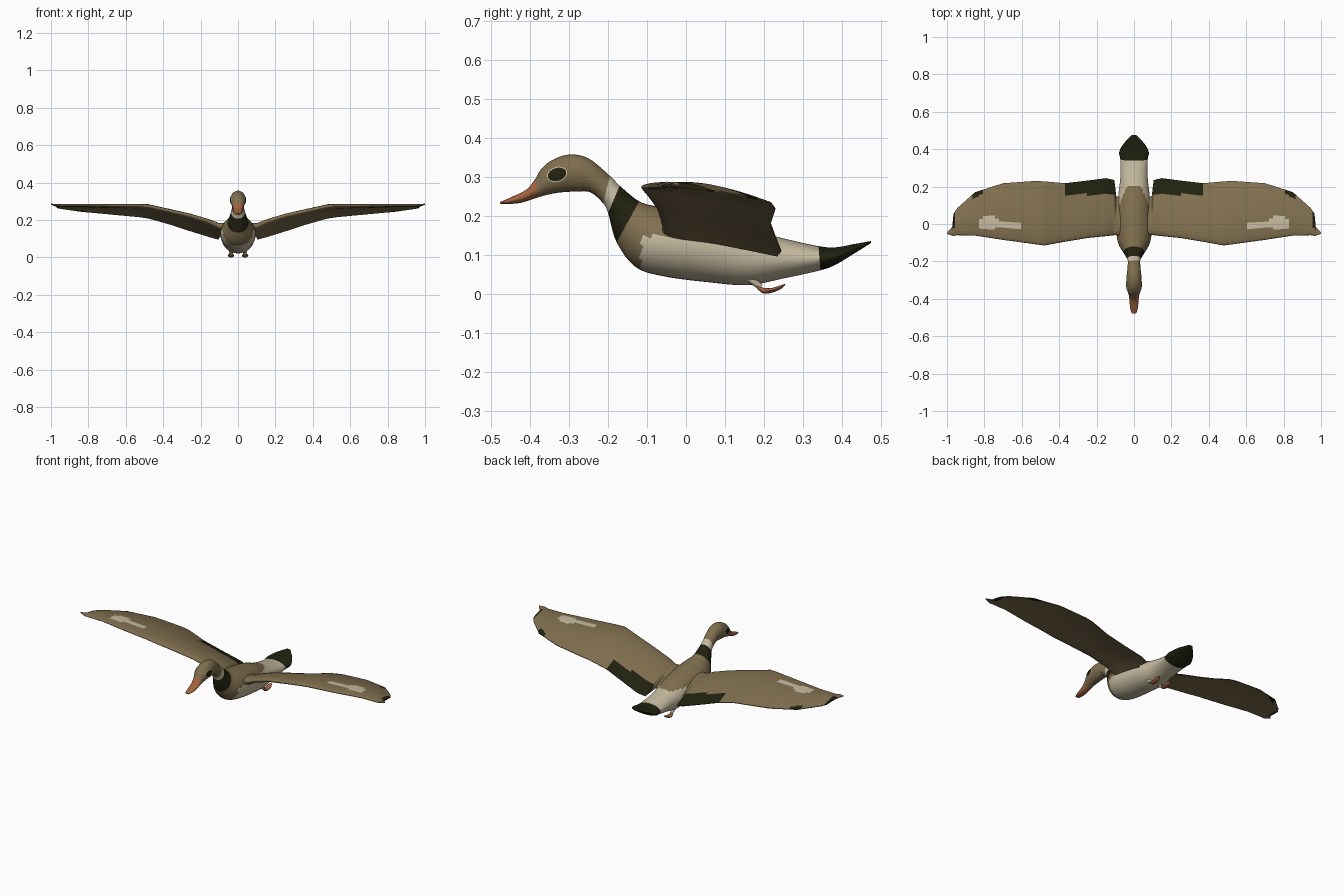
import bpy, bmesh, math
from mathutils import Vector
from mathutils.bvhtree import BVHTree

if "Cube" in bpy.data.objects:
    bpy.data.objects.remove(bpy.data.objects["Cube"])


def material(name, rgb):
    m = bpy.data.materials.new(name)
    m.diffuse_color = (*rgb, 1)
    m.use_nodes = True
    m.node_tree.nodes["Principled BSDF"].inputs["Base Color"].default_value = m.diffuse_color
    return m


BROWN, CREAM, DARK, ORANGE = range(4)
MATS = [material("feather_brown", (0.215, 0.158, 0.077)),
        material("pale_cream", (0.56, 0.49, 0.35)),
        material("dark_green_black", (0.015, 0.015, 0.005)),
        material("bill_orange", (0.36, 0.125, 0.05))]


def finish(name, bm, rule, angle=50):
    """Turn a bmesh into a smooth object, colouring faces by rule(centre, normal)."""
    bmesh.ops.recalc_face_normals(bm, faces=bm.faces)
    bm.normal_update()
    for f in bm.faces:
        f.material_index = rule(f.calc_center_median(), f.normal)
    me = bpy.data.meshes.new(name)
    bm.to_mesh(me)
    bm.free()
    for m in MATS:
        me.materials.append(m)
    ob = bpy.data.objects.new(name, me)
    bpy.context.collection.objects.link(ob)
    bpy.ops.object.select_all(action='DESELECT')
    ob.select_set(True)
    bpy.context.view_layer.objects.active = ob
    bpy.ops.object.shade_smooth_by_angle(angle=math.radians(angle))
    return ob


def loft(rings):
    bm = bmesh.new()
    vs = [[bm.verts.new(p) for p in r] for r in rings]
    n = len(vs[0])
    for a, b in zip(vs, vs[1:]):
        for i in range(n):
            bm.faces.new((a[i], a[(i + 1) % n], b[(i + 1) % n], b[i]))
    bm.faces.new(vs[0])
    bm.faces.new(vs[-1][::-1])
    return bm


def refine(rows, steps, smooth=True):
    """Interpolate rows of numbers, along a smooth curve or straight."""
    out = []
    for i in range(len(rows) - 1):
        p = [rows[max(0, min(len(rows) - 1, i + k))] for k in (-1, 0, 1, 2)]
        for s in range(steps):
            t = s / steps
            if smooth:
                out.append([0.5 * (2 * b + (c - a) * t + (2*a - 5*b + 4*c - d) * t*t
                                   + (3*b - a - 3*c + d) * t**3) for a, b, c, d in zip(*p)])
            else:
                out.append([b + (c - b) * t for b, c in zip(p[1], p[2])])
    return out + [list(rows[-1])]


def oval(row, n, x0=0):
    """Ring through a top point and a bottom point with a half width."""
    ty, tz, by, bz, w = row
    cy, cz, hy, hz = (ty + by) / 2, (tz + bz) / 2, (ty - by) / 2, (tz - bz) / 2
    return [(x0 + w * math.cos(a), cy + hy * math.sin(a), cz + hz * math.sin(a))
            for a in (2 * math.pi * k / n for k in range(n))]


# Body from bill to tail: top y, top z, bottom y, bottom z, half width
BODY = [(-.478, .238, -.476, .233, .012), (-.45, .250, -.455, .233, .020),
        (-.41, .270, -.42, .237, .024), (-.387, .297, -.38, .250, .027),
        (-.372, .322, -.35, .258, .034), (-.345, .345, -.32, .263, .040),
        (-.30, .360, -.28, .265, .041), (-.25, .350, -.245, .263, .036),
        (-.195, .305, -.213, .235, .033), (-.17, .280, -.20, .210, .037),
        (-.12, .240, -.178, .135, .056), (-.07, .226, -.13, .072, .085),
        (0, .215, -.06, .048, .095), (.10, .195, .06, .032, .090),
        (.18, .165, .16, .025, .082), (.25, .145, .25, .042, .073),
        (.34, .125, .345, .063, .073), (.385, .122, .385, .078, .079),
        (.43, .130, .43, .105, .055), (.475, .138, .475, .133, .012)]


def past(p, k):
    """True when p lies behind the plane of body section k."""
    ty, tz, by, bz, _ = BODY[k]
    return (p.y - by) * (tz - bz) - (p.z - bz) * (ty - by) > 0


def body_rule(p, n):
    if p.y < -.25:
        return BROWN if past(p, 3) else ORANGE
    if p.y > .345:
        return DARK
    if p.y > .2 or (p.y > -.115 and p.z < .152):
        return CREAM
    if past(p, 8) and not past(p, 9):
        return CREAM
    if past(p, 9) and not past(p, 10):
        return DARK
    return BROWN


body_bm = loft([oval(r, 40) for r in refine(BODY, 6)])
surface = BVHTree.FromBMesh(body_bm)
finish("body", body_bm, body_rule)


# Eyes: thin plates laid on the head, a pale rim below a dark oval
def eye(name, side, ry, rz, lift, colour):
    bm = bmesh.new()
    rings = []
    for r in (0.01, .5, 1):
        ring = []
        for k in range(24):
            a = 2 * math.pi * k / 24
            y = -.331 + r * ry * math.cos(a)
            z = .309 + r * (rz * math.sin(a) + .004 * math.cos(a))
            hit = surface.ray_cast(Vector((side, y, z)), Vector((-side, 0, 0)))[0]
            ring.append(bm.verts.new((hit.x + side * lift, y, z)))
        rings.append(ring)
    for a, b in zip(rings, rings[1:]):
        for k in range(24):
            q = (a[k], b[k], b[(k + 1) % 24], a[(k + 1) % 24])
            bm.faces.new(q if side > 0 else q[::-1])
    bm.faces.new(rings[0] if side > 0 else rings[0][::-1])
    finish(name, bm, lambda p, n: colour)


# Wing stations: x, front y, back y, front z, back z, thickness
WING = [(.05, -.065, .13, .165, .125, .045), (.095, -.06, .15, .17, .118, .045),
        (.105, -.06, .235, .172, .100, .042), (.15, -.065, .245, .193, .112, .038),
        (.25, -.075, .232, .225, .143, .034), (.37, -.095, .218, .252, .182, .031),
        (.48, -.115, .228, .276, .213, .028), (.53, -.108, .230, .278, .220, .026),
        (.70, -.085, .218, .278, .236, .022), (.85, -.062, .170, .280, .250, .018),
        (.945, -.060, .085, .280, .264, .014), (.965, -.064, .055, .282, .268, .012),
        (.972, -.062, -.015, .284, .276, .010), (1.0, -.053, -.046, .288, .287, .004)]


def wing_ring(row, side, n=26):
    x, yf, yb, zf, zb, t = row
    pts = []
    for sign, ks in ((1, range(n + 1)), (-1, range(n - 1, 0, -1))):
        for k in ks:
            u = (1 - math.cos(math.pi * k / n)) / 2
            half = t * 1.3 * (math.sqrt(u) - u) * 1.5 + .002 * u
            camber = .05 * (yb - yf) * math.sin(math.pi * u)
            pts.append((side * x, yf + (yb - yf) * u,
                        zf + (zb - zf) * u + camber + sign * half))
    return pts


def wing_rule(p, n):
    x, y = abs(p.x), p.y
    if x > .955 and y > -.02:
        return DARK
    if .8 < x < .87 and y > .166 - (x - .8) * .6:
        return DARK
    if n.z > 0:
        # Dark rear panel and pale spot on the upper side
        if .1 < x < .37 and y > .157:
            return DARK
        tail = .6 < x < .82 and -.022 < y < .010
        blob = ((x - .772) / .055) ** 2 + ((y - .008) / .037) ** 2 < 1
        if tail or blob:
            return CREAM
    return BROWN


# Legs and feet: trailing back under the rump
LEG = [(.165, .055, .150, .038, .014), (.185, .036, .172, .024, .011),
       (.197, .026, .186, .014, .008)]
FOOT = [(.180, .026, .184, .014, .006), (.200, .018, .200, .003, .013),
        (.222, .018, .222, .006, .017), (.240, .024, .242, .014, .014),
        (.254, .028, .255, .025, .006)]

for side, word in ((1, "right"), (-1, "left")):
    eye("eye_rim_" + word, side, .026, .0195, .0010, CREAM)
    eye("eye_" + word, side, .0235, .017, .0022, DARK)
    finish("wing_" + word, loft([wing_ring(r, side) for r in refine(WING, 7, False)]), wing_rule)
    finish("leg_" + word, loft([oval(r, 12, side * .036) for r in refine(LEG, 3)]),
           lambda p, n: CREAM)
    finish("foot_" + word, loft([oval(r, 12, side * .038) for r in refine(FOOT, 3)]),
           lambda p, n: ORANGE)

# Stand the model on z = 0
low = min(v.co.z for o in bpy.data.objects for v in o.data.vertices)
for o in bpy.data.objects:
    o.location.z -= low
